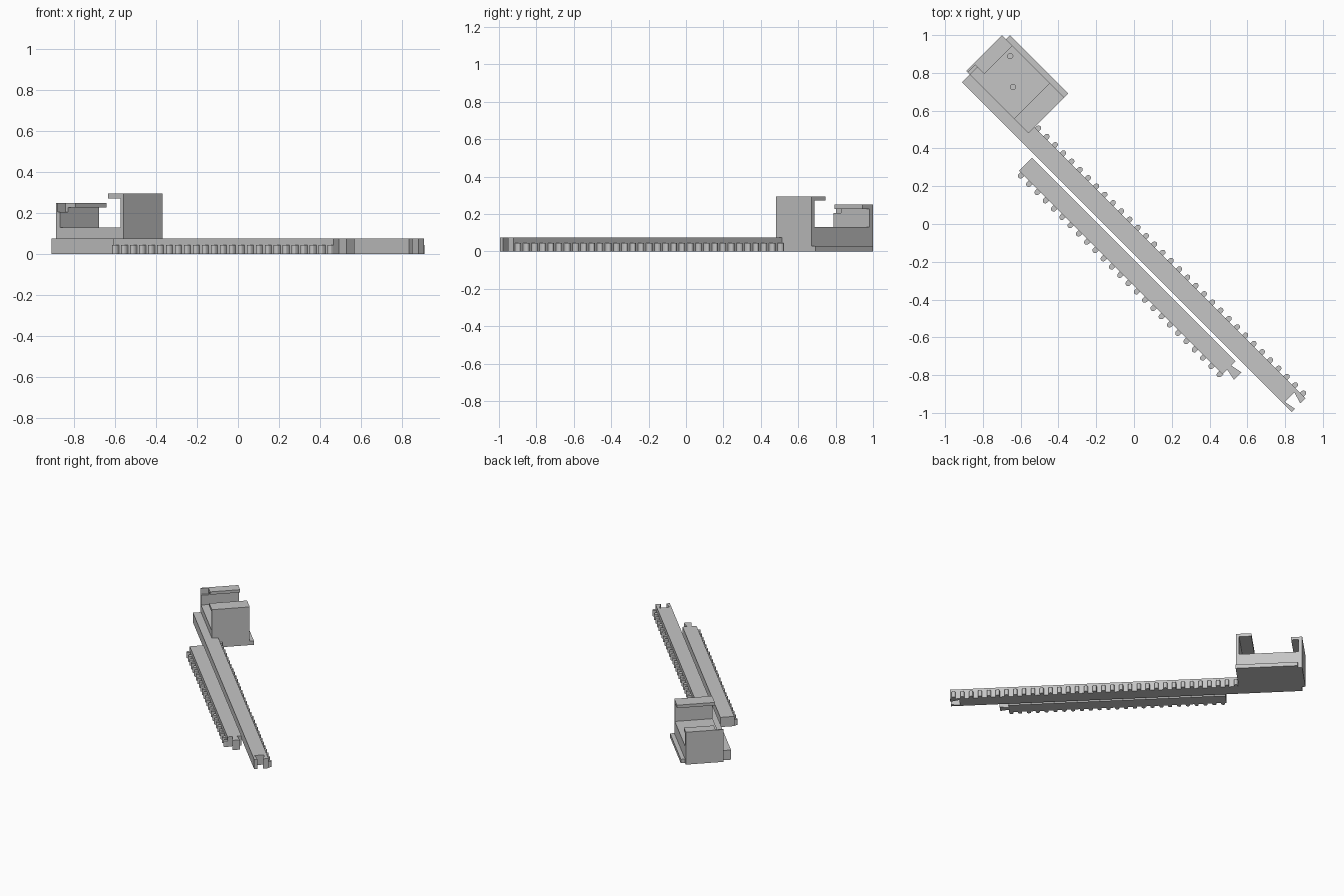
import bpy, bmesh, math
from mathutils import Matrix

cube = bpy.data.objects.get("Cube")
if cube:
    bpy.data.objects.remove(cube, do_unlink=True)

grey = bpy.data.materials.new("plain grey")
grey.use_nodes = True
colour = (0.56, 0.56, 0.56, 1)
grey.diffuse_color = colour
grey.node_tree.nodes["Principled BSDF"].inputs["Base Color"].default_value = colour

# Everything is laid out along the rack, then turned diagonally
TURN = Matrix.Rotation(-math.pi / 4, 4, "Z")


def add_prism(bm, outline, z0, z1):
    """Extrude a flat outline (along, across) from z0 up to z1."""
    face = bm.faces.new([bm.verts.new((u, v, z0)) for u, v in outline])
    top = bmesh.ops.extrude_face_region(bm, geom=[face])["geom"]
    verts = [g for g in top if isinstance(g, bmesh.types.BMVert)]
    bmesh.ops.translate(bm, verts=verts, vec=(0, 0, z1 - z0))


def finish(bm, name):
    bmesh.ops.recalc_face_normals(bm, faces=bm.faces)
    bm.transform(TURN)
    mesh = bpy.data.meshes.new(name)
    bm.to_mesh(mesh)
    bm.free()
    mesh.materials.append(grey)
    obj = bpy.data.objects.new(name, mesh)
    bpy.context.scene.collection.objects.link(obj)
    return obj


def prism(name, outline, z0, z1):
    bm = bmesh.new()
    add_prism(bm, outline, z0, z1)
    return finish(bm, name)


def box(name, u0, u1, v0, v1, z0, z1):
    return prism(name, [(u0, v0), (u1, v0), (u1, v1), (u0, v1)], z0, z1)


def teeth(name, start, count, edge, side):
    """A row of round-nosed teeth sticking out from a bar edge."""
    bm = bmesh.new()
    half, straight, pitch = 0.014, 0.013, 0.062
    for i in range(count):
        mid = start + i * pitch
        outline = [(mid + half, edge - side * 0.005)]
        for k in range(7):
            a = math.pi * k / 6
            outline.append((mid + half * math.cos(a),
                            edge + side * (straight + half * math.sin(a))))
        outline.append((mid - half, edge - side * 0.005))
        add_prism(bm, outline, 0, 0.045)
    return finish(bm, name)


BAR_TOP = 0.075

# Long rack bar with a dovetail socket in its far end
prism("long_bar", [(-1.174, -0.113), (1.295, -0.113), (1.295, -0.089),
                   (1.23, -0.101), (1.23, -0.03), (1.295, -0.049),
                   (1.295, -0.011), (-1.174, -0.011)], 0, BAR_TOP)
teeth("long_bar_teeth", -0.716, 33, -0.011, 1)

# Short rack bar with a dovetail tongue
prism("short_bar", [(-0.63, -0.232), (0.893, -0.232), (0.893, -0.196),
                    (0.957, -0.209), (0.957, -0.153), (0.893, -0.166),
                    (0.893, -0.133), (-0.63, -0.133)], 0, BAR_TOP)
teeth("short_bar_teeth", -0.605, 25, -0.232, -1)

# Clamp head: base block, foot flange, two hooked walls
V0, V1 = -0.056, 0.213
base = box("clamp_base", -1.2, -0.735, V0, V1, 0, 0.13)
box("foot_flange", -1.171, -0.735, V1, 0.243, 0, 0.03)
prism("tall_wall", [(-0.757, V0), (-0.735, V0), (-0.735, V1), (-0.757, V1)], 0.13, 0.295)
box("tall_wall_hook", -0.843, -0.757, V0, V1, 0.272, 0.295)
box("low_wall", -1.2, -1.173, V0, V1, 0.13, 0.205)
box("low_wall_top", -1.2, -1.173, 0, V1, 0.205, 0.25)
box("low_wall_corner", -1.2, -1.19, V0, 0, 0.205, 0.25)
box("low_wall_hook", -1.173, -1.123, 0, V1, 0.228, 0.25)

# Two small screw holes in the clamp floor
bm = bmesh.new()
for u, v in ((-1.092, 0.165), (-0.965, 0.06)):
    ring = [(u + 0.014 * math.cos(k * math.pi / 8),
             v + 0.014 * math.sin(k * math.pi / 8)) for k in range(16)]
    add_prism(bm, ring, 0.06, 0.16)
cutter = finish(bm, "hole_cutter")
cutter.hide_render = True
cutter.hide_viewport = True
cut = base.modifiers.new("holes", "BOOLEAN")
cut.operation = "DIFFERENCE"
cut.solver = "EXACT"
cut.object = cutter
